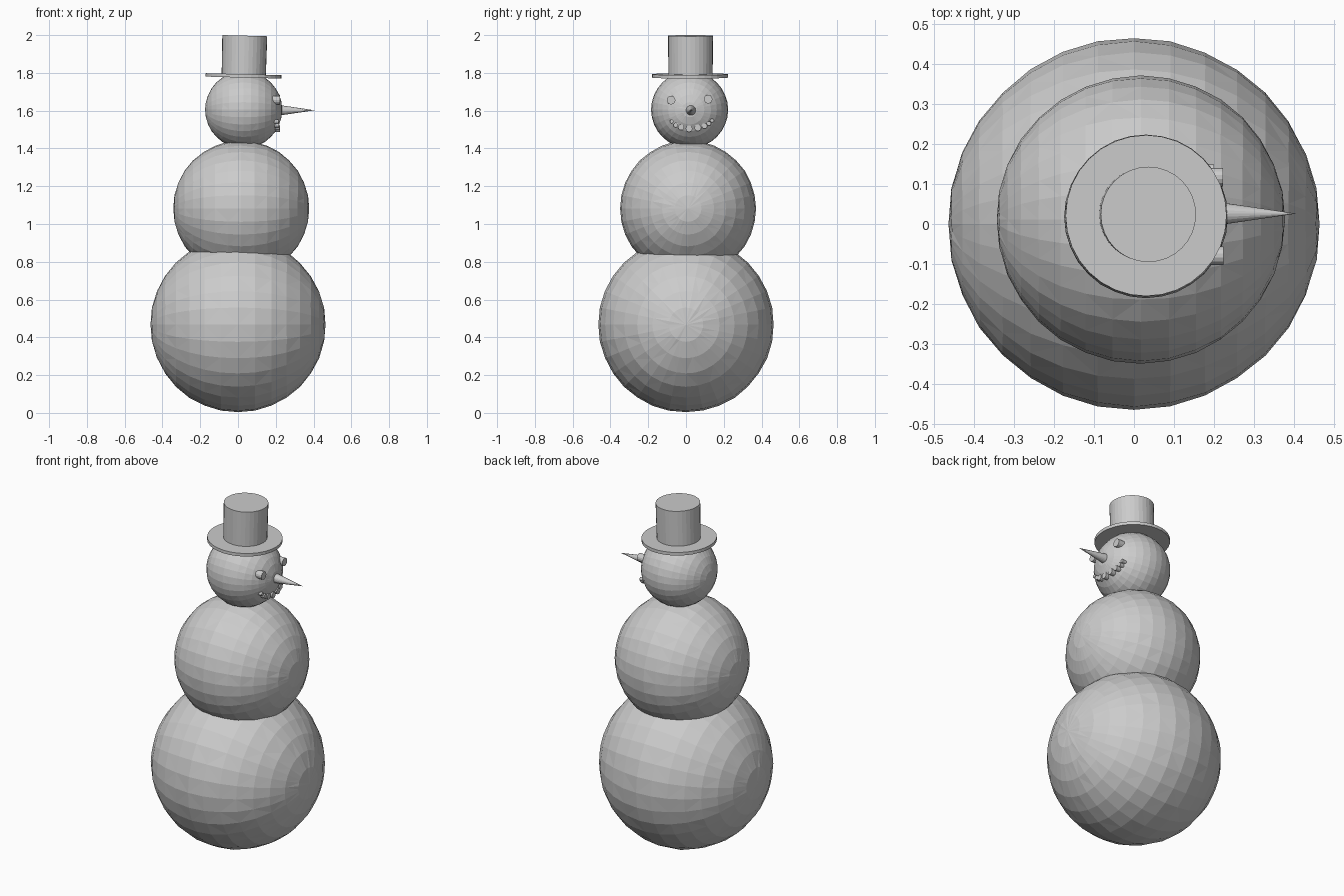
import bpy, bmesh, math, random
from mathutils import Matrix, Vector

if "Cube" in bpy.data.objects:
    bpy.data.objects.remove(bpy.data.objects["Cube"])

random.seed(4)
grey = bpy.data.materials.new("plain grey")
grey.diffuse_color = (0.6, 0.6, 0.6, 1)
grey.use_nodes = True
grey.node_tree.nodes["Principled BSDF"].inputs["Base Color"].default_value = grey.diffuse_color

ALONG_X = Matrix.Rotation(math.pi / 2, 4, 'Y')
HAT_TILT = Matrix.Rotation(math.radians(1.5), 4, 'Y')


def finish(name, bm):
    me = bpy.data.meshes.new(name)
    bm.to_mesh(me)
    bm.free()
    me.materials.append(grey)
    ob = bpy.data.objects.new(name, me)
    bpy.context.collection.objects.link(ob)
    return ob


def snowball(name, centre, r):
    """Faceted ball with its poles along x and a slightly uneven surface."""
    bm = bmesh.new()
    bmesh.ops.create_uvsphere(bm, u_segments=32, v_segments=16, radius=r)
    for v in bm.verts:
        v.co *= 1 + random.uniform(-0.003, 0.003)
    bmesh.ops.triangulate(bm, faces=bm.faces[:])
    bm.transform(Matrix.Translation(centre) @ ALONG_X)
    finish(name, bm)


def cone(name, centre, r1, r2, depth, rot, sides):
    bm = bmesh.new()
    bmesh.ops.create_cone(bm, cap_ends=True, segments=sides,
                          radius1=r1, radius2=r2, depth=depth)
    bm.transform(Matrix.Translation(centre) @ rot)
    finish(name, bm)


# Stacked snowballs
HEAD, HEAD_R = Vector((0.03, 0.019, 1.605)), 0.204
snowball("bottom_ball", Vector((0, 0, 0.467)), 0.464)
snowball("middle_ball", Vector((0.017, 0.011, 1.082)), 0.36)
snowball("head", HEAD, HEAD_R)

# Top hat, tilted a little toward the face
cone("hat_brim", Vector((0.03, 0.021, 1.784)), 0.201, 0.201, 0.018, HAT_TILT, 32)
cone("hat_crown", Vector((0.033, 0.024, 1.887)), 0.117, 0.119, 0.22, HAT_TILT, 32)

# Pointed nose
cone("nose", Vector((0.308, 0.026, 1.602)), 0.029, 0.0, 0.196, ALONG_X, 20)


def coal(name, y, z, r, out):
    """Short peg along x, seated in the face and standing out by 'out'."""
    x = HEAD.x + math.sqrt(HEAD_R ** 2 - (y - HEAD.y) ** 2 - (z - HEAD.z) ** 2)
    cone(name, Vector((x + out - 0.025, y, z)), r, r, 0.05, ALONG_X, 14)


# Eyes
coal("eye_left", -0.079, 1.656, 0.023, 0.022)
coal("eye_right", 0.117, 1.661, 0.023, 0.022)

# Smile
smile = [(-0.076, 1.543, 0.010), (-0.054, 1.524, 0.013), (-0.026, 1.512, 0.016),
         (0.016, 1.505, 0.018), (0.063, 1.510, 0.018), (0.098, 1.519, 0.015),
         (0.121, 1.532, 0.012), (0.138, 1.548, 0.010)]
for i, (y, z, r) in enumerate(smile):
    coal(f"mouth_coal_{i + 1}", y, z, r, 0.014)
